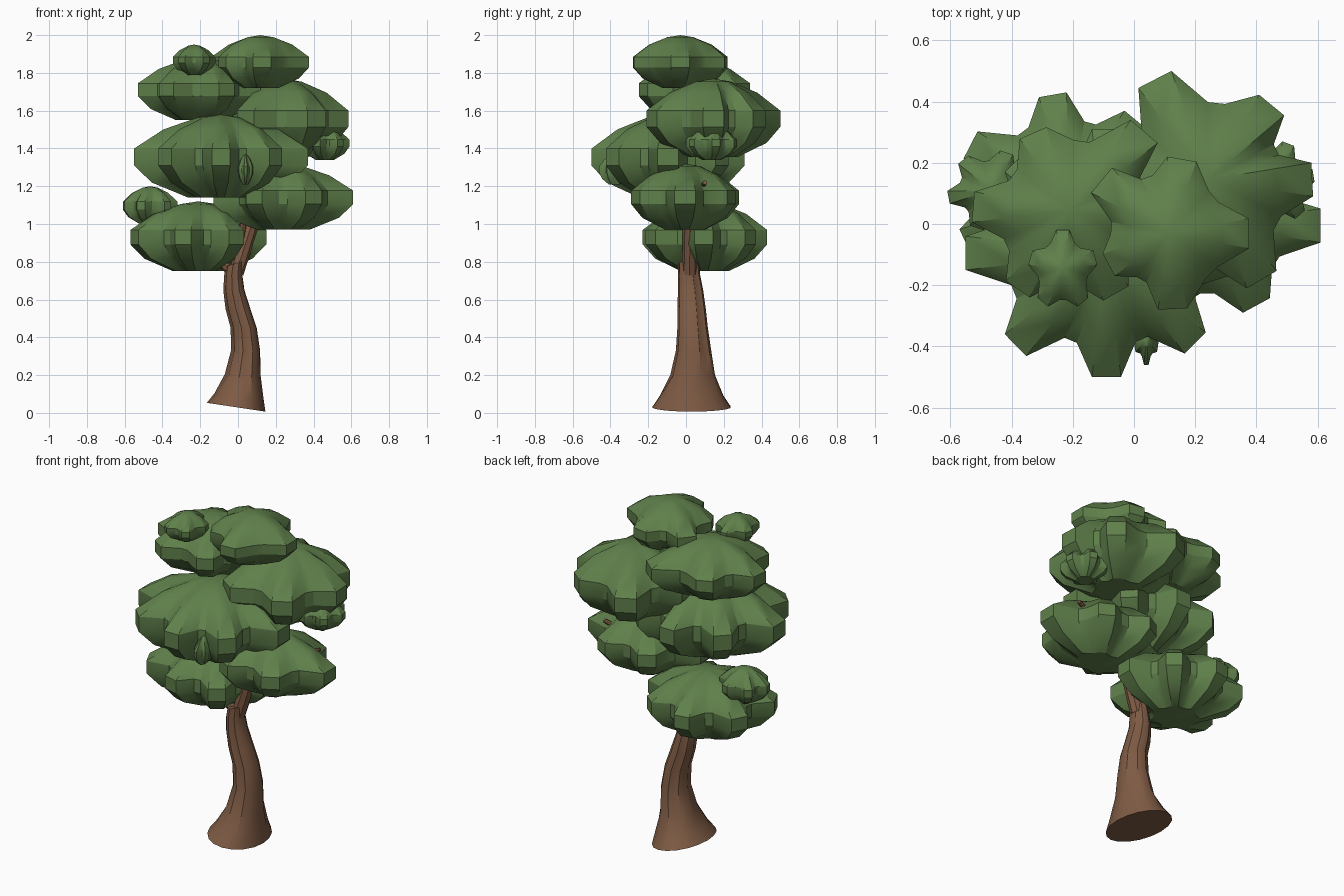
import bpy, bmesh, math
from mathutils import Vector

if "Cube" in bpy.data.objects:
    bpy.data.objects.remove(bpy.data.objects["Cube"])


def make_material(name, rgb):
    mat = bpy.data.materials.new(name)
    mat.use_nodes = True
    colour = (*rgb, 1)
    mat.diffuse_color = colour
    bsdf = next(n for n in mat.node_tree.nodes if n.type == "BSDF_PRINCIPLED")
    bsdf.inputs["Base Color"].default_value = colour
    bsdf.inputs["Roughness"].default_value = 0.9
    return mat


LEAF = make_material("leaf green", (0.115, 0.215, 0.07))
BARK = make_material("bark brown", (0.21, 0.105, 0.058))


def skin(name, rings, mat, angle, top=None):
    """Bridge stacked rings of points; close the top with a point or a flat cap."""
    bm = bmesh.new()
    loops = [[bm.verts.new(p) for p in ring] for ring in rings]
    n = len(loops[0])
    for low, high in zip(loops, loops[1:]):
        for i in range(n):
            j = (i + 1) % n
            bm.faces.new((low[i], low[j], high[j], high[i]))
    bm.faces.new(loops[0])
    if top is None:
        bm.faces.new(loops[-1])
    else:
        tip = bm.verts.new(top)
        for i in range(n):
            bm.faces.new((loops[-1][i], loops[-1][(i + 1) % n], tip))
    bmesh.ops.recalc_face_normals(bm, faces=bm.faces)
    mesh = bpy.data.meshes.new(name)
    bm.to_mesh(mesh)
    bm.free()
    mesh.materials.append(mat)
    obj = bpy.data.objects.new(name, mesh)
    bpy.context.collection.objects.link(obj)
    bpy.ops.object.select_all(action="DESELECT")
    obj.select_set(True)
    bpy.context.view_layer.objects.active = obj
    bpy.ops.object.shade_smooth_by_angle(angle=math.radians(angle))


# Leaf clump: lobed outline, flat underside, upright rim and domed top
# (radius, height fraction, how strongly the lobes show)
CLUMP_PROFILE = [(0.4, 0.0, 0.5), (0.8, 0.18, 0.95), (1.0, 0.385, 1.0),
                 (1.0, 0.59, 1.0), (0.68, 0.82, 0.75), (0.3, 0.96, 0.3)]


def even(lobes, phase):
    """Equal lobes all around, as (angle, reach) pairs."""
    return [(phase + 360 * i / lobes, 1) for i in range(lobes)]


def clump(name, xs, ys, zs, tips):
    outline = []
    half = 0.15 * math.tau / len(tips)
    for i, (degrees, reach) in enumerate(tips):
        following, next_reach = tips[(i + 1) % len(tips)]
        centre = math.radians(degrees)
        gap = math.radians((following - degrees) % 360)
        valley = 0.74 * (reach + next_reach) / 2
        for offset, r in ((-half, reach), (half, reach),
                          (0.41 * gap, valley), (0.59 * gap, valley)):
            a = centre + offset
            outline.append(Vector((r * math.cos(a), r * math.sin(a))))
    # Fit the widest ring to the wanted footprint
    for axis, (lo, hi) in enumerate((xs, ys)):
        low = min(p[axis] for p in outline)
        high = max(p[axis] for p in outline)
        for p in outline:
            p[axis] = lo + (p[axis] - low) / (high - low) * (hi - lo)
    mid = Vector((sum(xs) / 2, sum(ys) / 2))
    rx, ry = (xs[1] - xs[0]) / 2, (ys[1] - ys[0]) / 2
    rings = []
    for radius, t, lobe in CLUMP_PROFILE:
        ring = []
        for p in outline:
            d = p - mid
            length = math.hypot(d.x / rx, d.y / ry)
            k = radius * (lobe + (1 - lobe) * 0.9 / length)
            ring.append((mid.x + d.x * k, mid.y + d.y * k,
                         zs[0] + t * (zs[1] - zs[0])))
        rings.append(ring)
    skin(name, rings, LEAF, 28, top=(mid.x, mid.y, zs[1]))


clump("crown_top", (-0.14, 0.375), (-0.28, 0.22), (1.72, 2.0),
      [(0, 0.26), (80, 0.25), (141, 0.28), (208, 0.22), (273, 0.25)])
clump("crown_upper_right", (-0.53, 0.12), (-0.25, 0.34), (1.55, 1.88),
      [(0, 0.33), (49, 0.37), (114, 0.3), (175, 0.32), (235, 0.3), (300, 0.3)])
clump("crown_top_sprig", (-0.345, -0.12), (-0.27, -0.02), (1.79, 1.95), even(5, 90))
clump("crown_upper_left", (-0.1, 0.585), (-0.21, 0.5), (1.355, 1.77),
      [(3, 0.34), (51, 0.33), (117, 0.38), (180, 0.34), (235, 0.35), (300, 0.35)])
clump("crown_left_sprig", (0.33, 0.59), (0.0, 0.27), (1.34, 1.52), even(6, 10))
clump("crown_middle", (-0.55, 0.37), (-0.5, 0.31), (1.14, 1.58),
      [(0, 0.46), (45, 0.4), (90, 0.4), (135, 0.42),
       (180, 0.46), (225, 0.42), (270, 0.4), (315, 0.41)])
clump("crown_front_sprig", (0.0, 0.08), (-0.46, -0.3), (1.21, 1.37), even(5, -90))
clump("crown_lower_left", (-0.13, 0.61), (-0.29, 0.28), (0.97, 1.32),
      [(0, 0.37), (60, 0.3), (120, 0.32), (180, 0.37), (240, 0.31), (300, 0.32)])
clump("crown_lower_right", (-0.57, 0.15), (-0.23, 0.43), (0.75, 1.12),
      [(0, 0.36), (50, 0.33), (100, 0.34), (153, 0.37),
       (205, 0.38), (255, 0.33), (305, 0.35)])
clump("crown_lower_sprig", (-0.61, -0.32), (-0.02, 0.24), (1.0, 1.2), even(6, 190))


# Trunk: z, centre x, centre y, radius x, radius y, tilt of the ring
TRUNK = [(0.03, -0.01, 0.03, 0.155, 0.21, 0.15), (0.09, 0.005, 0.03, 0.13, 0.17, 0.1),
         (0.2, 0.025, 0.035, 0.095, 0.12, 0.05), (0.33, 0.04, 0.04, 0.077, 0.095, 0),
         (0.45, 0.03, 0.035, 0.069, 0.082, 0), (0.55, 0.0, 0.03, 0.066, 0.076, 0),
         (0.65, -0.022, 0.024, 0.056, 0.068, 0), (0.73, -0.025, 0.016, 0.048, 0.06, 0),
         (0.79, -0.018, 0.014, 0.046, 0.056, -0.3)]
SIDES = 18
rings = []
for level, (z, cx, cy, rx, ry, tilt) in enumerate(TRUNK):
    ring = []
    for i in range(SIDES):
        a = math.tau * i / SIDES
        groove = 0.88 if i % 4 == 2 and level > 1 else 1.0
        dx = rx * groove * math.cos(a)
        ring.append((cx + dx, cy + ry * groove * math.sin(a), z - tilt * dx))
    rings.append(ring)
skin("trunk", rings, BARK, 30)


# Branches: tapered tubes along a path of (x, y, z, radius)
def branch(name, path, sides=8):
    pts = [Vector(p[:3]) for p in path]
    tubes = []
    for i, p in enumerate(path):
        along = (pts[min(i + 1, len(pts) - 1)] - pts[max(i - 1, 0)]).normalized()
        side = along.cross(Vector((0, 1, 0))).normalized()
        other = along.cross(side)
        tubes.append([pts[i] + p[3] * (math.cos(a) * side + math.sin(a) * other)
                      for a in (math.tau * k / sides for k in range(sides))])
    skin(name, tubes, BARK, 30)


branch("left_branch", [(-0.01, 0.018, 0.74, 0.04), (0.025, 0.02, 0.85, 0.04),
                       (0.07, 0.02, 0.99, 0.037), (0.12, 0.02, 1.13, 0.03)])
branch("right_branch", [(-0.02, 0.02, 0.74, 0.028), (-0.08, 0.02, 0.79, 0.026),
                        (-0.16, 0.05, 0.9, 0.02)])
branch("fork_twig", [(0.02, 0.0, 0.93, 0.018), (0.03, -0.01, 1.03, 0.018),
                     (0.045, -0.02, 1.11, 0.012)])
branch("left_twig", [(0.1, 0.02, 1.08, 0.02), (0.3, 0.06, 1.16, 0.016),
                     (0.47, 0.1, 1.22, 0.012)])
